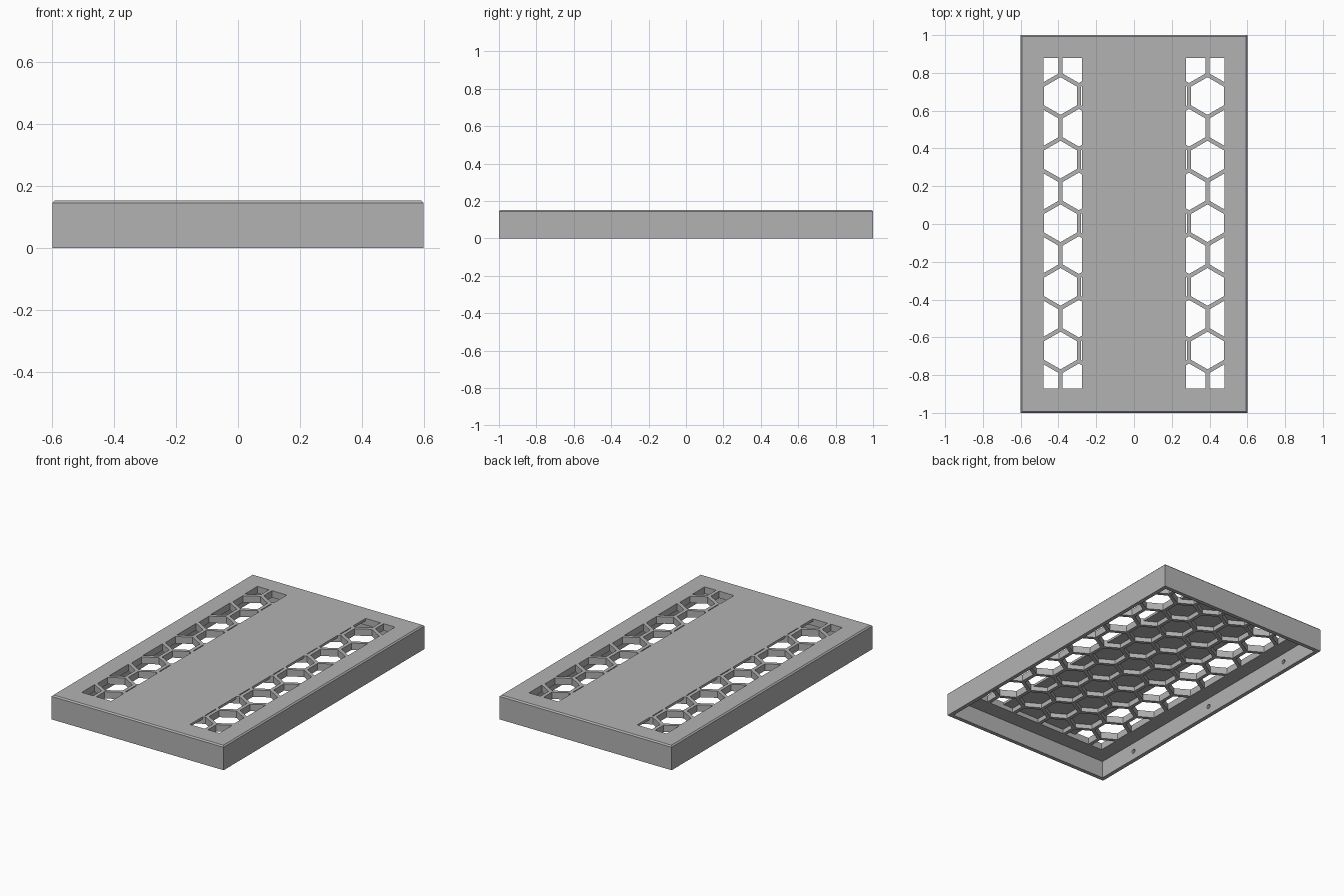
import bpy, bmesh, math
from mathutils import Matrix

if "Cube" in bpy.data.objects:
    bpy.data.objects.remove(bpy.data.objects["Cube"], do_unlink=True)

W, L, H = 1.2, 2.0, 0.153        # outer size
WALL, CEILING, SKIN = 0.025, 0.11, 0.138
PITCH, RIB = 0.1945, 0.022       # honeycomb spacing and rib width
ROW = PITCH * math.sqrt(3) / 2
FIELD_X, STRIP_X, FIELD_Y, MID_Y = 0.48, 0.275, 0.875, 0.004

grey = bpy.data.materials.new("grey_plastic")
grey.use_nodes = True
grey.diffuse_color = (0.45, 0.45, 0.45, 1)
grey.node_tree.nodes["Principled BSDF"].inputs["Base Color"].default_value = grey.diffuse_color


def make(name, bm):
    bmesh.ops.recalc_face_normals(bm, faces=bm.faces)
    mesh = bpy.data.meshes.new(name)
    bm.to_mesh(mesh)
    bm.free()
    ob = bpy.data.objects.new(name, mesh)
    bpy.context.collection.objects.link(ob)
    mesh.materials.append(grey)
    return ob


def prism(bm, points, z0, z1):
    low = [bm.verts.new((x, y, z0)) for x, y in points]
    high = [bm.verts.new((x, y, z1)) for x, y in points]
    bm.faces.new(low[::-1])
    bm.faces.new(high)
    for i in range(len(points)):
        j = (i + 1) % len(points)
        bm.faces.new((low[i], low[j], high[j], high[i]))


def rect(x, y):
    return [(-x, -y), (x, -y), (x, y), (-x, y)]


def clip(points, axis, sign, limit):
    """Keep the part of a polygon where sign * coordinate <= sign * limit."""
    out = []
    for i, p in enumerate(points):
        q = points[(i + 1) % len(points)]
        dp, dq = sign * (p[axis] - limit), sign * (q[axis] - limit)
        if dp <= 0:
            out.append(p)
        if dp * dq < 0:
            t = dp / (dp - dq)
            out.append((p[0] + t * (q[0] - p[0]), p[1] + t * (q[1] - p[1])))
    return out


def honeycomb(bm, x0, x1, z0, z1):
    """Hexagonal prisms trimmed to a rectangle."""
    radius = (PITCH - RIB) / math.sqrt(3)
    for r in range(-5, 6):
        for c in range(-4, 5):
            cx = (c + (r % 2) / 2) * PITCH
            cy = MID_Y + r * ROW
            cell = [(cx + radius * math.sin(k * math.pi / 3),
                     cy - radius * math.cos(k * math.pi / 3)) for k in range(6)]
            for axis, sign, limit in ((0, 1, x1), (0, -1, x0),
                                      (1, 1, MID_Y + FIELD_Y), (1, -1, MID_Y - FIELD_Y)):
                cell = clip(cell, axis, sign, limit)
            if len(cell) > 2:
                prism(bm, cell, z0, z1)


def cut(target, bm, name):
    cutter = make(name, bm)
    cutter.hide_render = True
    mod = target.modifiers.new(name, "BOOLEAN")
    mod.operation, mod.solver, mod.object = "DIFFERENCE", "EXACT", cutter
    bpy.context.view_layer.objects.active = target
    bpy.ops.object.modifier_apply(modifier=name)
    bpy.data.objects.remove(cutter, do_unlink=True)


# Lid block with chamfered top edges
bm = bmesh.new()
prism(bm, rect(W / 2, L / 2), 0, H)
top = [e for e in bm.edges if all(v.co.z > H / 2 for v in e.verts)]
bmesh.ops.bevel(bm, geom=top, offset=0.008, segments=1, affect="EDGES")
lid = make("vented_lid", bm)

# Hollow underside
bm = bmesh.new()
prism(bm, rect(W / 2 - WALL, L / 2 - WALL), -0.1, CEILING)
cut(lid, bm, "cavity")

# Honeycomb pockets below the top skin
bm = bmesh.new()
honeycomb(bm, -FIELD_X, FIELD_X, CEILING - 0.02, SKIN)
cut(lid, bm, "pockets")

# Open vent strips through the skin on both sides
bm = bmesh.new()
honeycomb(bm, -FIELD_X, -STRIP_X, SKIN - 0.01, H + 0.1)
honeycomb(bm, STRIP_X, FIELD_X, SKIN - 0.01, H + 0.1)
cut(lid, bm, "vents")

# Blind round sockets inside the long walls
bm = bmesh.new()
for side in (-1, 1):
    for y in (-0.69, 0, 0.69):
        place = Matrix.Translation((side * (W / 2 - WALL), y, 0.055)) @ Matrix.Rotation(math.pi / 2, 4, "Y")
        bmesh.ops.create_cone(bm, cap_ends=True, segments=20, radius1=0.014,
                              radius2=0.014, depth=0.03, matrix=place)
cut(lid, bm, "sockets")
